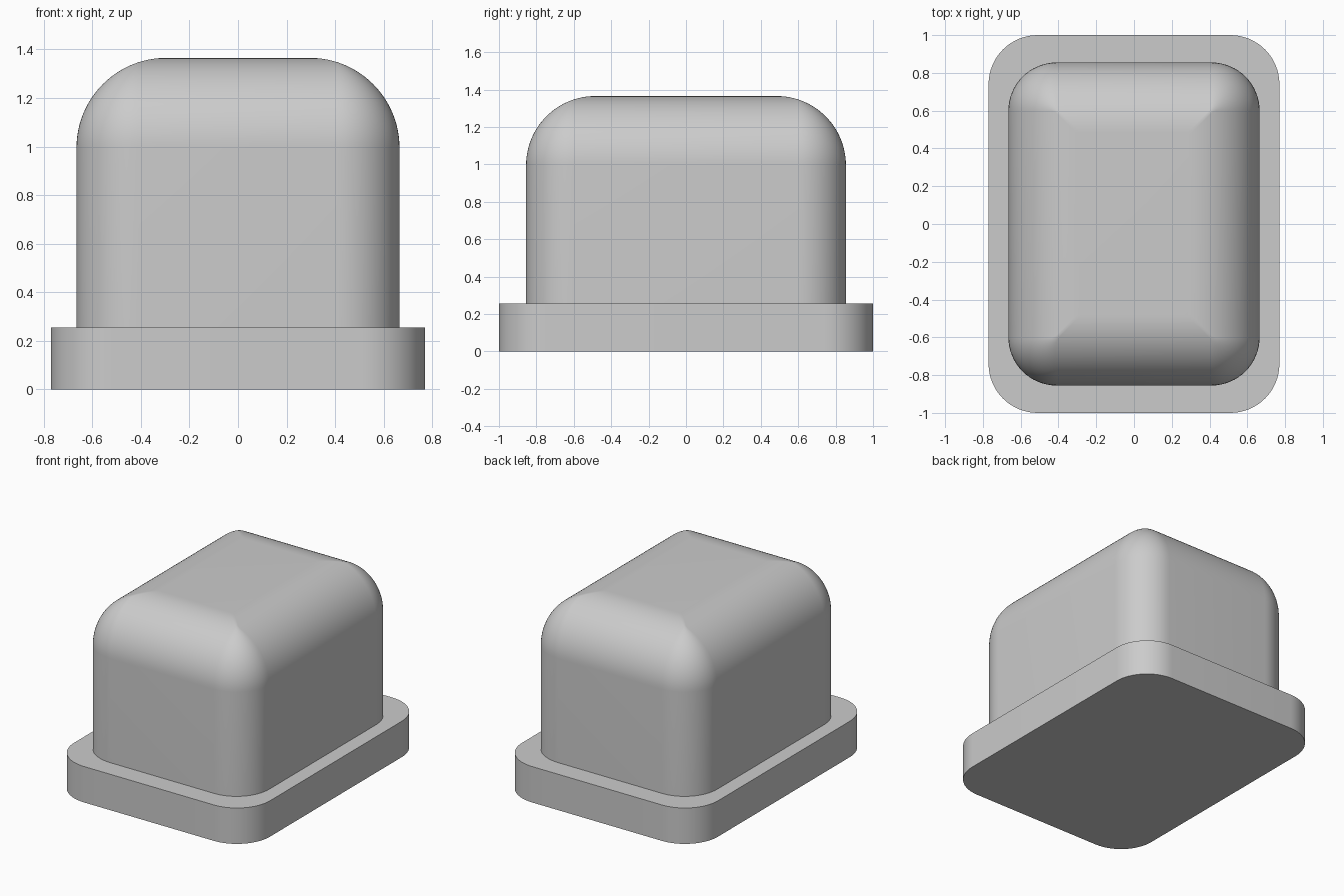
import bpy, bmesh, math

cube = bpy.data.objects.get("Cube")
if cube:
    bpy.data.objects.remove(cube, do_unlink=True)

grey = bpy.data.materials.new("plain_grey")
grey.use_nodes = True
grey.diffuse_color = (0.6, 0.6, 0.6, 1)
grey.node_tree.nodes["Principled BSDF"].inputs["Base Color"].default_value = (0.6, 0.6, 0.6, 1)


def rounded_loop(half_x, half_y, radius, z, steps=16):
    """Points of a rounded rectangle, counter-clockwise."""
    points = []
    for corner, (sx, sy) in enumerate([(1, 1), (-1, 1), (-1, -1), (1, -1)]):
        for i in range(steps + 1):
            a = math.pi / 2 * (corner + i / steps)
            points.append((sx * (half_x - radius) + radius * math.cos(a),
                           sy * (half_y - radius) + radius * math.sin(a), z))
    return points


def loft(name, loops):
    """Skin a stack of matching loops and cap both ends."""
    bm = bmesh.new()
    rings = [[bm.verts.new(p) for p in loop] for loop in loops]
    n = len(rings[0])
    for low, high in zip(rings, rings[1:]):
        for i in range(n):
            j = (i + 1) % n
            bm.faces.new((low[i], low[j], high[j], high[i]))
    bm.faces.new(rings[0][::-1])
    bm.faces.new(rings[-1])
    mesh = bpy.data.meshes.new(name)
    bm.to_mesh(mesh)
    bm.free()
    mesh.materials.append(grey)
    obj = bpy.data.objects.new(name, mesh)
    bpy.context.collection.objects.link(obj)
    bpy.ops.object.select_all(action="DESELECT")
    obj.select_set(True)
    bpy.context.view_layer.objects.active = obj
    bpy.ops.object.shade_smooth_by_angle(angle=math.radians(35))
    return obj


# Flat base flange
loft("base_flange", [rounded_loop(0.77, 1.0, 0.26, z) for z in (0, 0.255)])

# Tall cap: straight walls, then a large fillet over the top edge
half_x, half_y, top, corner, fillet = 0.665, 0.855, 1.365, 0.255, 0.37
cap = [rounded_loop(half_x, half_y, corner, 0.25)]
for k in range(25):
    a = math.pi / 2 * k / 24
    inset = fillet * (1 - math.cos(a))
    cap.append(rounded_loop(half_x - inset, half_y - inset, max(corner - inset, 0.012),
                            top - fillet + fillet * math.sin(a)))
loft("rounded_cap", cap)
